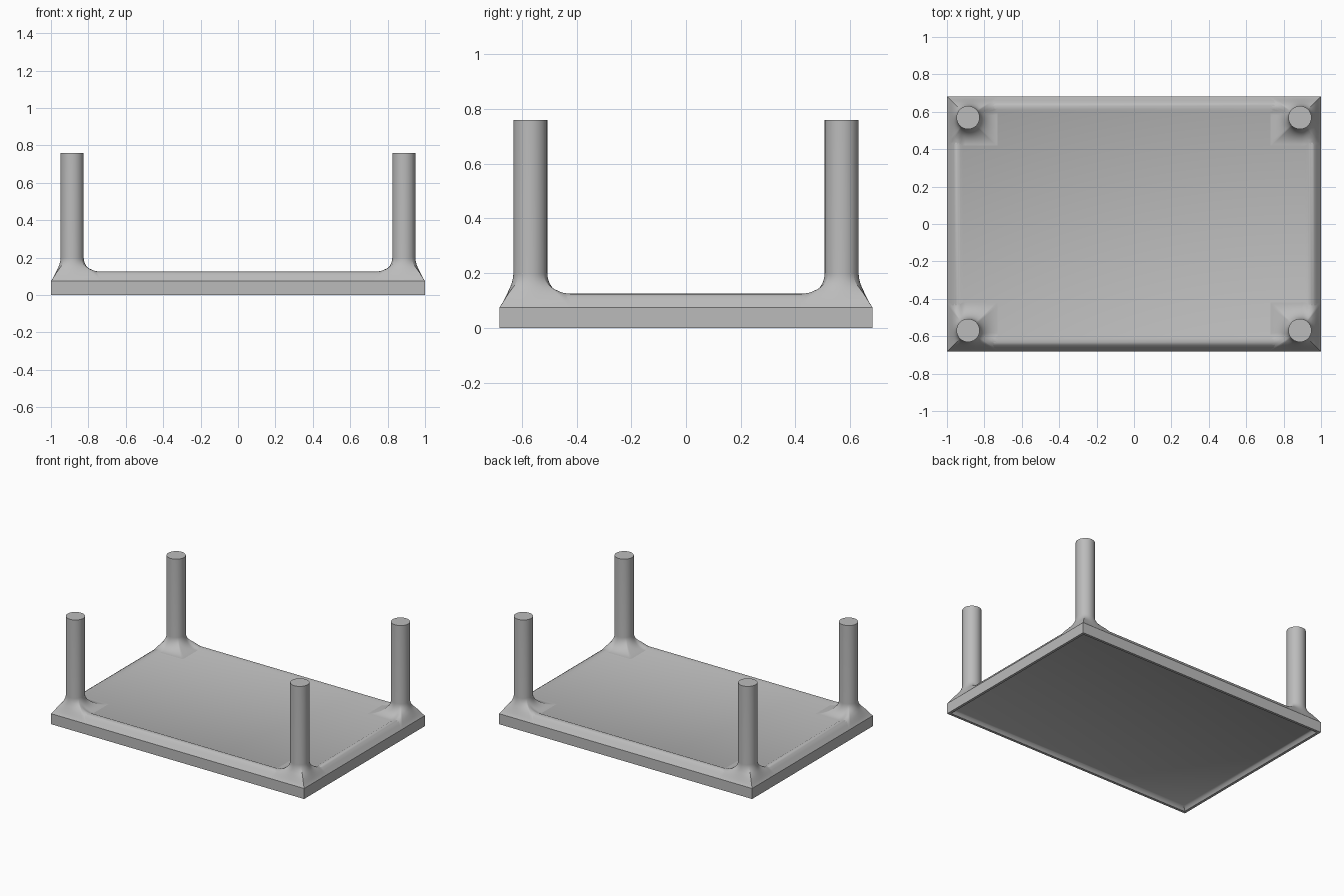
import bpy, bmesh
from math import cos, sin, pi, atan2, radians

cube = bpy.data.objects.get("Cube")
if cube:
    bpy.data.objects.remove(cube, do_unlink=True)

HX, HY = 1.0, 0.682            # half size of the slab
LEG_X, LEG_Y, LEG_R = 0.887, 0.569, 0.062
FOOT_Z, LEG_TOP = 0.2, 0.76
BOX = (0.73, 1.0, 0.42, 0.682)  # corner pad under each leg
# Rim cross-section: (inset from the outer edge, height)
RIM = [(0, 0.075), (0.01, 0.087), (0.022, 0.103), (0.034, 0.116),
       (0.048, 0.124), (0.06, 0.125), (0.072, 0.122), (0.085, 0.115)]
UNDERSIDE = [(0.045, 0.023), (0.035, 0.018), (0.025, 0.01), (0.018, 0), (0, 0)]

grey = bpy.data.materials.new("plain_grey")
grey.use_nodes = True
colour = (0.5, 0.5, 0.5, 1)
grey.diffuse_color = colour
grey.node_tree.nodes["Principled BSDF"].inputs["Base Color"].default_value = colour


def rim_height(x, y):
    d = max(0, min(HX - x, HY - y))
    for (d0, z0), (d1, z1) in zip(RIM, RIM[1:]):
        if d <= d1:
            return z0 + (z1 - z0) * (d - d0) / (d1 - d0)
    return RIM[-1][1]


def loft(name, rings, cap_start, cap_end, angle):
    """Skin a stack of closed rings that share a point count."""
    bm = bmesh.new()
    loops = [[bm.verts.new(p) for p in ring] for ring in rings]
    for a, b in zip(loops, loops[1:]):
        for i in range(len(a)):
            j = (i + 1) % len(a)
            bm.faces.new((a[i], a[j], b[j], b[i]))
    if cap_start:
        bm.faces.new(loops[0][::-1])
    if cap_end:
        bm.faces.new(loops[-1])
    mesh = bpy.data.meshes.new(name)
    bm.to_mesh(mesh)
    bm.free()
    obj = bpy.data.objects.new(name, mesh)
    bpy.context.collection.objects.link(obj)
    mesh.materials.append(grey)
    bpy.ops.object.select_all(action='DESELECT')
    obj.select_set(True)
    bpy.context.view_layer.objects.active = obj
    bpy.ops.object.shade_smooth_by_angle(angle=radians(angle))
    return obj


# Slab: recessed underside, straight edge, rounded rim and flat panel
def rectangle(inset, z):
    x, y = HX - inset, HY - inset
    return [(-x, -y, z), (x, -y, z), (x, y, z), (-x, y, z)]


loft("table_slab", [rectangle(d, z) for d, z in UNDERSIDE + RIM], True, True, 30)

# Legs: round posts that flare into the square corner pads
angles = [2 * pi * i / 64 for i in range(64)]
angles += [atan2(y - LEG_Y, x - LEG_X) % (2 * pi) for x in BOX[:2] for y in BOX[2:]]
angles = sorted(set(angles))


def reach(a):
    """Distance from the leg centre to the pad border."""
    c, s = cos(a), sin(a)
    hits = []
    if abs(c) > 1e-6:
        hits.append(((BOX[1] if c > 0 else BOX[0]) - LEG_X) / c)
    if abs(s) > 1e-6:
        hits.append(((BOX[3] if s > 0 else BOX[2]) - LEG_Y) / s)
    return min(hits)


def flare_ring(step):
    ring = []
    for a in angles:
        r = LEG_R + (reach(a) - LEG_R) * (1 - cos(step))
        x, y = LEG_X + r * cos(a), LEG_Y + r * sin(a)
        base = rim_height(x, y)
        ring.append((x, y, base + (FOOT_Z - base) * (1 - sin(step))))
    return ring


top = [(LEG_X + LEG_R * cos(a), LEG_Y + LEG_R * sin(a), LEG_TOP) for a in angles]
flare = [flare_ring(pi / 2 * i / 14) for i in range(15)]
legs = loft("legs", flare[::-1] + [top], False, True, 45)
mirror = legs.modifiers.new("four_corners", 'MIRROR')
mirror.use_axis = (True, True, False)
mirror.use_mirror_merge = False
